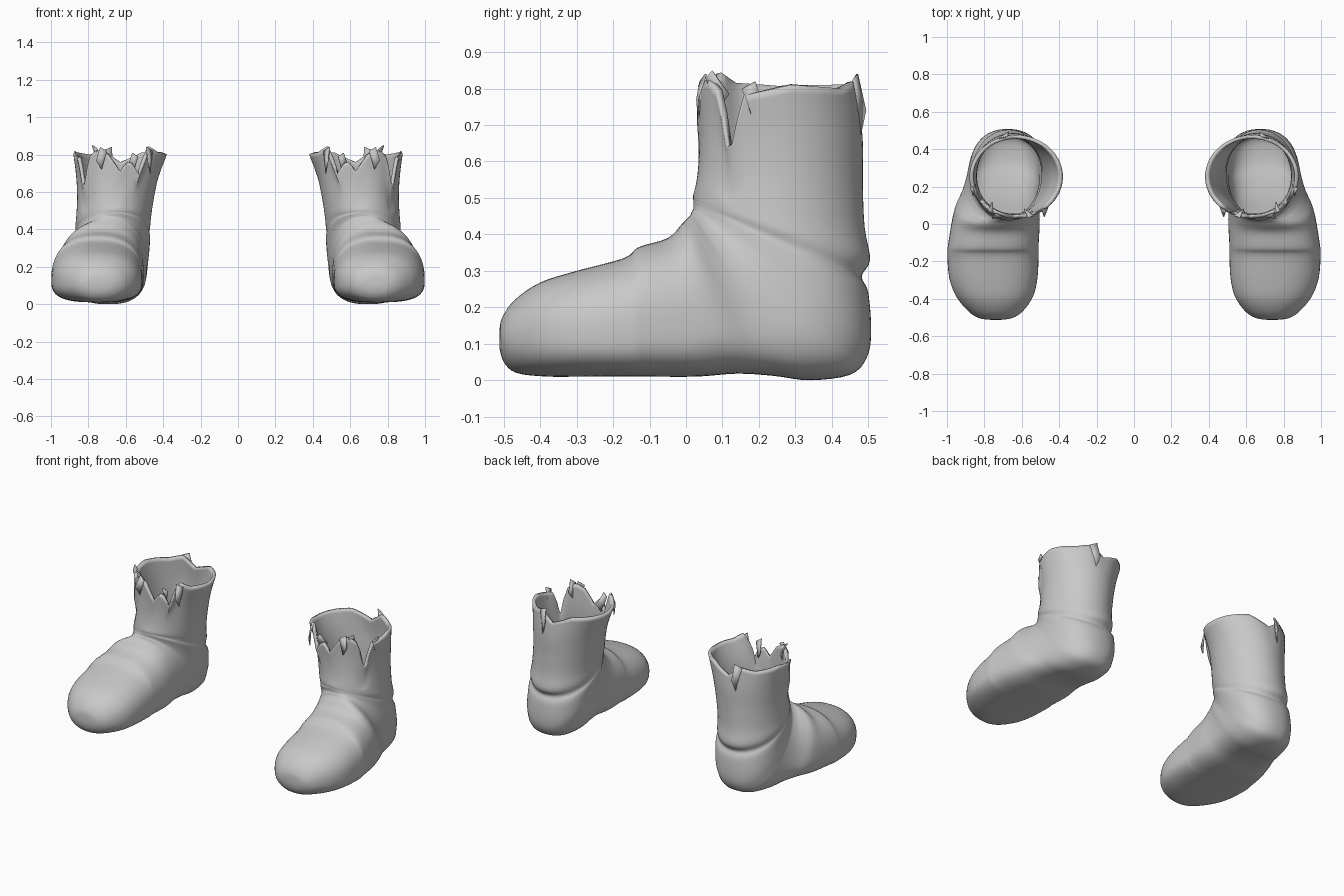
import bpy
import bmesh
from math import sin, cos, radians, tau, copysign
from mathutils import Vector

if "Cube" in bpy.data.objects:
    bpy.data.objects.remove(bpy.data.objects["Cube"], do_unlink=True)

SEGMENTS = 72
STEPS = 4
ANKLE_ROW = 17
RIM_Z = 0.8

# Sections from toe to rim: top y, top z, bottom y, bottom z, centre x, half width, widest point
SECTIONS = [
    (-.512, .13, -.512, .09, .74, .03, .5),
    (-.505, .17, -.5, .05, .74, .09, .5),
    (-.47, .22, -.465, .02, .74, .145, .46),
    (-.4, .268, -.38, .01, .745, .205, .41),
    (-.3, .3, -.28, .01, .752, .236, .38),
    (-.17, .335, -.15, .01, .754, .244, .36),
    (-.13, .365, -.1, .01, .752, .242, .36),
    (-.05, .39, .03, .01, .74, .236, .36),
    (-.01, .43, .14, .018, .73, .225, .37),
    (.01, .45, .24, .012, .71, .21, .38),
    (.015, .46, .34, 0, .695, .205, .4),
    (.02, .47, .45, .015, .685, .2, .42),
    (.02, .475, .495, .06, .68, .2, .45),
    (.02, .48, .508, .13, .675, .2, .45),
    (.02, .485, .5, .24, .67, .2, .46),
    (.02, .49, .482, .285, .67, .195, .47),
    (.02, .495, .505, .33, .67, .2, .5),
    (.02, .51, .49, .42, .665, .2, .5),
    (.03, .58, .485, .55, .655, .205, .5),
    (.035, .68, .485, .68, .645, .22, .5),
    (.03, .8, .475, .8, .63, .25, .5),
]

# Torn rim height by angle, with zero at the front and plus on the outer side
RIM = [(-180, .76), (-150, .81), (-90, .8), (-55, .81), (-40, .84), (-25, .69),
       (-12, .77), (0, .71), (15, .8), (28, .83), (42, .79), (52, .6),
       (64, .78), (100, .81), (140, .8), (160, .82), (180, .76)]

# Loose scraps at the rim: angle, width, top height, drop, outward lean
SCRAPS = [(-38, .05, .82, .12, .03), (-18, .04, .79, .1, -.05), (22, .05, .82, .1, .03),
          (33, .04, .83, .09, -.05), (70, .05, .8, .08, -.03), (165, .06, .82, .16, .02)]


def make_material(name, value):
    mat = bpy.data.materials.new(name)
    mat.use_nodes = True
    colour = (value, value, value, 1)
    mat.diffuse_color = colour
    mat.node_tree.nodes["Principled BSDF"].inputs["Base Color"].default_value = colour
    return mat


def spline(a, b, c, d, t):
    """Smooth blend from b to c."""
    return tuple(q + t / 2 * (r - p + t * (2 * p - 5 * q + 4 * r - s + t * (3 * (q - r) + s - p)))
                 for p, q, r, s in zip(a, b, c, d))


def power(value, exponent):
    return copysign(abs(value) ** exponent, value)


def rim_height(angle):
    degrees = (angle * 360 / tau + 180) % 360 - 180
    for (a, low), (b, high) in zip(RIM, RIM[1:]):
        if a <= degrees <= b:
            return low + (high - low) * (degrees - a) / (b - a)
    return RIM_Z


def section_point(section, angle, progress):
    """One point of a cross-section; progress raises the torn rim."""
    ty, tz, by, bz, centre, half, widest = section
    blend = min(max((widest - .35) / .15, 0), 1)
    up, side = cos(angle), sin(angle)
    square = (.8 if up > 0 else .65)
    exponent = square + (1 - square) * blend
    reach = (1 - widest) if up > 0 else widest
    f = widest + reach * power(up, exponent)
    z = bz + (tz - bz) * f + (rim_height(angle) - RIM_Z) * progress
    return Vector((centre + half * power(side, exponent), by + (ty - by) * f, z))


def finish(bm, name, side, material, thickness):
    for v in bm.verts:
        v.co.x *= side
    bmesh.ops.recalc_face_normals(bm, faces=bm.faces)
    mesh = bpy.data.meshes.new(name)
    bm.to_mesh(mesh)
    bm.free()
    mesh.materials.append(material)
    obj = bpy.data.objects.new(name, mesh)
    bpy.context.collection.objects.link(obj)
    solid = obj.modifiers.new("thickness", "SOLIDIFY")
    solid.thickness = thickness
    solid.offset = -1
    bpy.ops.object.select_all(action="DESELECT")
    obj.select_set(True)
    bpy.context.view_layer.objects.active = obj
    bpy.ops.object.shade_smooth_by_angle(angle=radians(40))
    return obj


def make_boot(name, side, material):
    """Hollow shell swept from the toe, round the heel and up the shaft."""
    bm = bmesh.new()
    last = len(SECTIONS) - 1
    rings = []
    for k in range(last * STEPS + 1):
        i = min(k // STEPS, last - 1)
        near = [SECTIONS[min(max(i + j, 0), last)] for j in (-1, 0, 1, 2)]
        section = spline(*near, k / STEPS - i)
        progress = max(0, (k / STEPS - ANKLE_ROW) / (last - ANKLE_ROW))
        rings.append([bm.verts.new(section_point(section, tau * s / SEGMENTS, progress))
                      for s in range(SEGMENTS)])
    for lower, upper in zip(rings, rings[1:]):
        for s in range(SEGMENTS):
            n = (s + 1) % SEGMENTS
            bm.faces.new((lower[s], lower[n], upper[n], upper[s]))
    bm.faces.new(rings[0])
    return finish(bm, name, side, material, .02)


def make_scraps(name, side, material):
    """Small pointed flaps hanging around the torn rim."""
    bm = bmesh.new()
    rim = SECTIONS[-1]
    for degrees, width, top, drop, lean in SCRAPS:
        angle = radians(degrees)
        base = section_point(rim, angle, 0)
        out = Vector((sin(angle), -cos(angle), 0))
        along = Vector((cos(angle), sin(angle), 0)) * width / 2
        base.z = top
        corners = [base - along, base + along * .6 + Vector((0, 0, .02)),
                   base + along + out * lean - Vector((0, 0, drop / 2)),
                   base + out * lean / 2 - Vector((0, 0, drop))]
        bm.faces.new([bm.verts.new(c) for c in corners])
    return finish(bm, name, side, material, .006)


leather = make_material("plain grey leather", .58)
for label, side in (("left", 1), ("right", -1)):
    make_boot(label + "_boot", side, leather)
    make_scraps(label + "_torn_scraps", side, leather)
